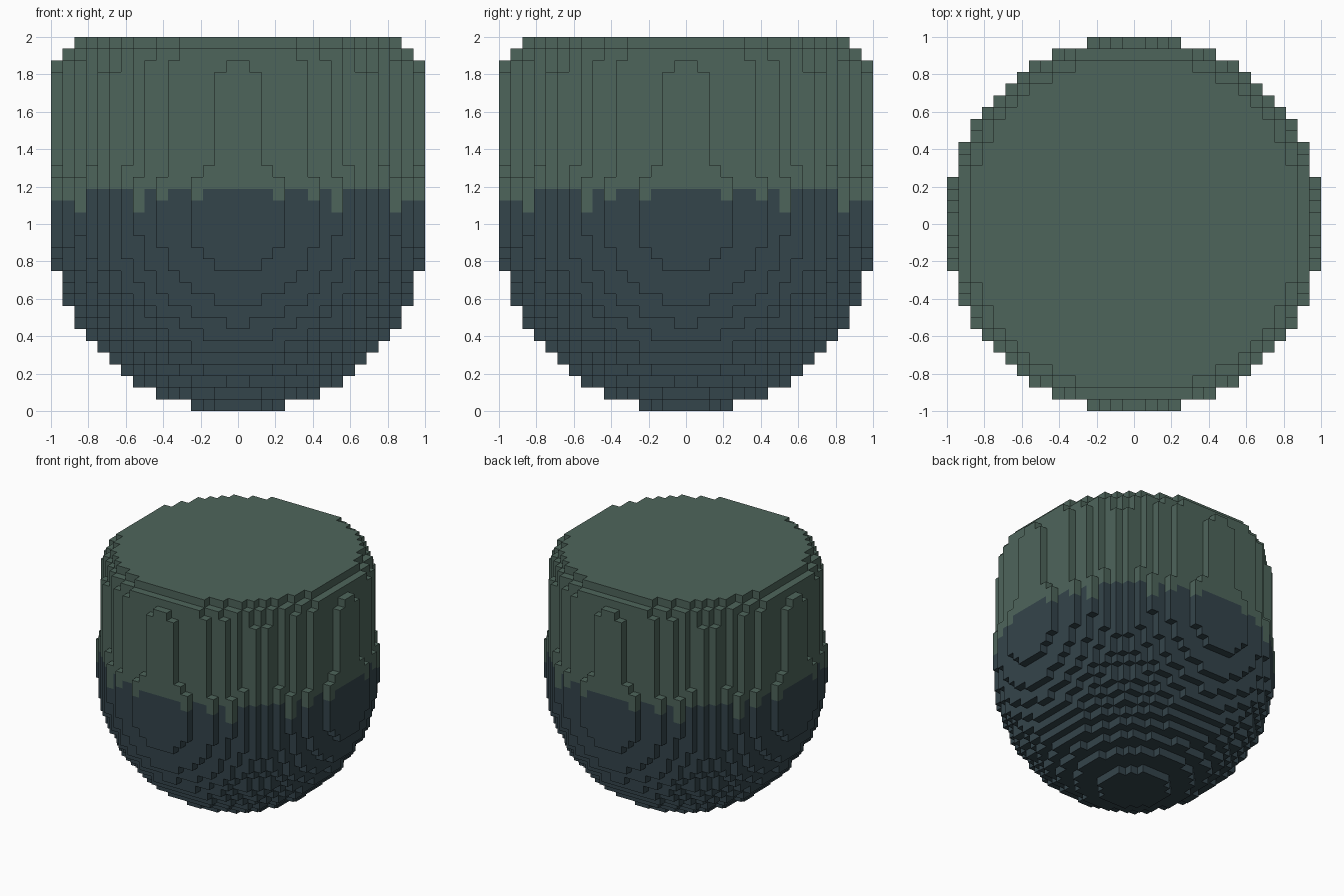
import bpy
import bmesh

cube = bpy.data.objects.get("Cube")
if cube:
    bpy.data.objects.remove(cube, do_unlink=True)

N = 32            # cells along each side
HALF = N // 2
CELL = 2.0 / N


def flat_material(name, rgb):
    color = (*rgb, 1.0)
    mat = bpy.data.materials.new(name)
    mat.diffuse_color = color
    mat.use_nodes = True
    bsdf = mat.node_tree.nodes["Principled BSDF"]
    bsdf.inputs["Base Color"].default_value = color
    bsdf.inputs["Roughness"].default_value = 0.8
    return mat


# Squared radius of each layer: round bowl, straight wall, stepped rim
def layer_radius_sq(k):
    if k < HALF:
        return 256 - (k + 0.5 - HALF) ** 2
    if k <= 19:
        return 256
    if k == 20:
        return 249
    if k <= 28:
        return 244.5
    return {29: 241.5, 30: 235, 31: 208}[k]


def dist_sq(i, j):
    return (i + 0.5 - HALF) ** 2 + (j + 0.5 - HALF) ** 2


def filled(c):
    i, j, k = c
    return 0 <= k < N and dist_sq(i, j) <= layer_radius_sq(k)


# Green upper wall, dripping lower on the outermost corner columns
def is_green(c):
    i, j, k = c
    d = dist_sq(i, j)
    lowest = 17 if d > 254 else 18 if d > 252 else 19
    return k >= lowest


# Blocky body made only of the exposed cell faces
bm = bmesh.new()
verts = {}


def vert(p):
    if p not in verts:
        x, y, z = p
        verts[p] = bm.verts.new(((x - HALF) * CELL, (y - HALF) * CELL, z * CELL))
    return verts[p]


def add_side(cell, axis, sign):
    u, v = (axis + 1) % 3, (axis + 2) % 3
    corners = []
    for du, dv in ((0, 0), (1, 0), (1, 1), (0, 1)):
        p = list(cell)
        p[axis] += 1 if sign > 0 else 0
        p[u] += du
        p[v] += dv
        corners.append(vert(tuple(p)))
    if sign < 0:
        corners.reverse()
    face = bm.faces.new(corners)
    face.material_index = 0 if is_green(cell) else 1


for i in range(N):
    for j in range(N):
        for k in range(N):
            cell = (i, j, k)
            if not filled(cell):
                continue
            for axis in range(3):
                for sign in (-1, 1):
                    other = list(cell)
                    other[axis] += sign
                    if not filled(other):
                        add_side(cell, axis, sign)

mesh = bpy.data.meshes.new("blocky_round_body")
bm.to_mesh(mesh)
bm.free()
mesh.materials.append(flat_material("moss_green", (0.076, 0.130, 0.105)))
mesh.materials.append(flat_material("dark_slate_blue", (0.034, 0.058, 0.070)))
body = bpy.data.objects.new("blocky_round_body", mesh)
bpy.context.collection.objects.link(body)
